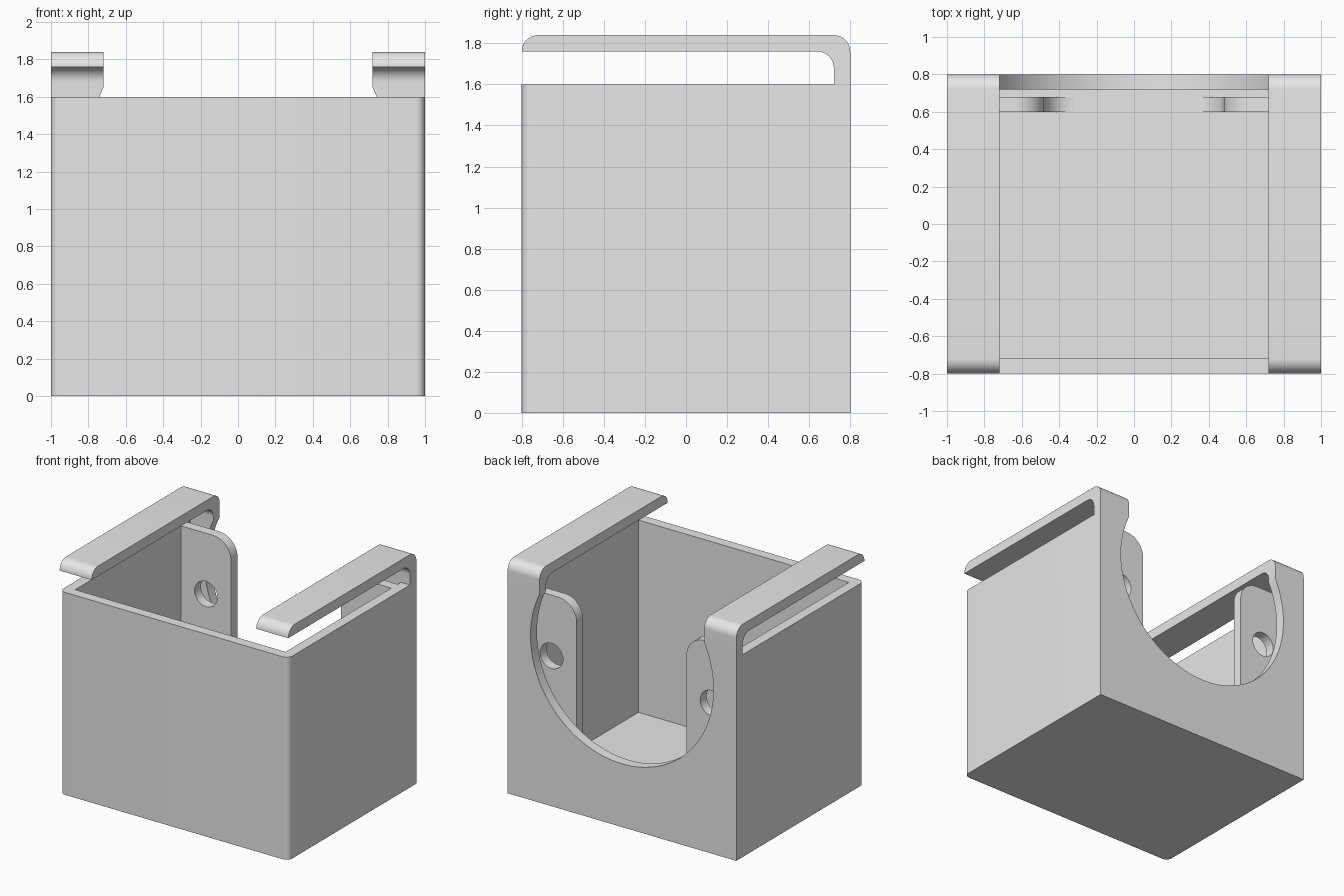
import bpy, bmesh
from math import sin, cos, pi, radians
from mathutils import Vector

cube = bpy.data.objects.get("Cube")
if cube:
    bpy.data.objects.remove(cube, do_unlink=True)

grey = bpy.data.materials.new("plain grey")
grey.use_nodes = True
colour = (0.8, 0.8, 0.8, 1)
grey.diffuse_color = colour
grey.node_tree.nodes["Principled BSDF"].inputs["Base Color"].default_value = colour

WALL, TOP, ARM_IN = 0.08, 1.6, 0.72
AXES = {"x": lambda a, b, d: (d, a, b),
        "y": lambda a, b, d: (a, d, b),
        "z": lambda a, b, d: (a, b, d)}


def outline(corners, steps=10):
    """Polygon from (a, b, radius) corners, with the corners rounded."""
    pts = []
    for i, (a, b, r) in enumerate(corners):
        p = Vector((a, b))
        if not r:
            pts.append(p)
            continue
        u = (Vector(corners[i - 1][:2]) - p).normalized()
        v = (Vector(corners[(i + 1) % len(corners)][:2]) - p).normalized()
        for k in range(steps + 1):
            t = k / steps * pi / 2
            pts.append(p + u * r * (1 - sin(t)) + v * r * (1 - cos(t)))
    return pts


def circle(a, b, r, n):
    return [Vector((a + r * cos(2 * pi * i / n), b + r * sin(2 * pi * i / n)))
            for i in range(n)]


def prism(name, pts, axis, lo, hi):
    """Extrude a closed outline along an axis."""
    bm = bmesh.new()
    place = AXES[axis]
    face = bm.faces.new([bm.verts.new(place(p.x, p.y, lo)) for p in pts])
    ext = bmesh.ops.extrude_face_region(bm, geom=[face])
    moved = [v for v in ext["geom"] if isinstance(v, bmesh.types.BMVert)]
    bmesh.ops.translate(bm, verts=moved, vec=place(0, 0, hi - lo))
    bmesh.ops.recalc_face_normals(bm, faces=bm.faces)
    mesh = bpy.data.meshes.new(name)
    bm.to_mesh(mesh)
    bm.free()
    mesh.materials.append(grey)
    obj = bpy.data.objects.new(name, mesh)
    bpy.context.collection.objects.link(obj)
    return obj


def combine(obj, other, operation):
    """Apply a boolean and discard the second solid."""
    bpy.context.view_layer.objects.active = obj
    mod = obj.modifiers.new("cut", "BOOLEAN")
    mod.operation, mod.object, mod.solver = operation, other, "EXACT"
    bpy.ops.object.modifier_apply(modifier=mod.name)
    bpy.data.objects.remove(other, do_unlink=True)


def smooth(obj):
    bpy.ops.object.select_all(action="DESELECT")
    obj.select_set(True)
    bpy.context.view_layer.objects.active = obj
    bpy.ops.object.shade_smooth_by_angle(angle=radians(30))


# Open box with rounded front corners
box = prism("box", outline([(-1, -0.8, 0.05), (1, -0.8, 0.05), (1, 0.8, 0), (-1, 0.8, 0)]),
            "z", 0, TOP)
cavity = outline([(-0.92, -0.72, 0), (0.92, -0.72, 0), (0.92, 0.72, 0), (-0.92, 0.72, 0)])
combine(box, prism("cavity", cavity, "z", WALL, 2), "DIFFERENCE")

# Hooked arms rising from the back wall
arm = outline([(0.8, TOP, 0), (0.8, 1.84, 0.08), (-0.8, 1.84, 0.08),
               (-0.8, 1.76, 0), (0.72, 1.76, 0.08), (0.72, TOP, 0)])
for lo, hi in ((-1, -ARM_IN), (ARM_IN, 1)):
    combine(box, prism("arm", arm, "x", lo, hi), "UNION")

# Round opening in the back wall
combine(box, prism("opening", circle(0, 1.3, 0.8, 96), "y", 0.7, 0.9), "DIFFERENCE")
smooth(box)

# Mounting tabs with a screw hole, filleted at the top and at the floor
for side, s in (("left", 1), ("right", -1)):
    profile = outline([(s * 0.92, WALL, 0), (s * 0.92, TOP, 0), (s * 0.48, TOP, 0.16),
                       (s * 0.48, WALL, 0.16), (s * 0.32, WALL, 0)][:3]
                      + [(s * 0.48, WALL, 0.16), (s * 0.32, WALL, 0)])
    tab = prism(side + "_tab", profile, "y", 0.6, 0.68)
    combine(tab, prism("hole", circle(s * 0.7, 1.12, 0.1, 32), "y", 0.5, 0.75), "DIFFERENCE")
    smooth(tab)
